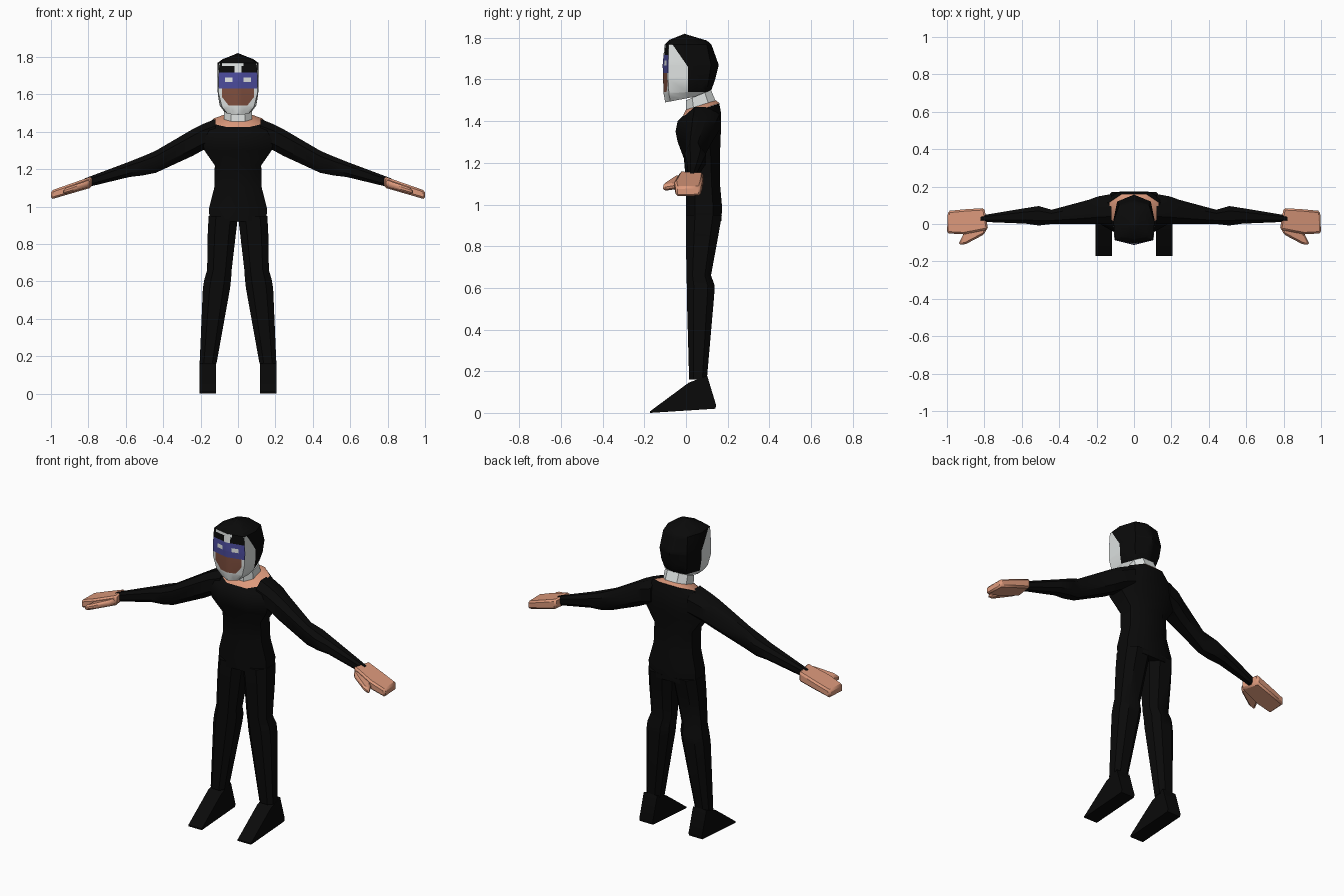
import bpy, bmesh
from mathutils import Vector

if "Cube" in bpy.data.objects:
    bpy.data.objects.remove(bpy.data.objects["Cube"])


def material(name, rgb):
    m = bpy.data.materials.new(name)
    m.diffuse_color = (*rgb, 1)
    m.use_nodes = True
    m.node_tree.nodes["Principled BSDF"].inputs["Base Color"].default_value = m.diffuse_color
    return m


BLACK = material("black cloth", (0.003, 0.003, 0.003))
SKIN = material("skin", (0.72, 0.32, 0.2))
WHITE = material("white cloth", (0.75, 0.78, 0.77))
BLUE = material("blue mask", (0.07, 0.07, 0.33))
BROWN = material("brown face", (0.22, 0.08, 0.05))


def finish(bm, name, mats, angle=0.7):
    bmesh.ops.recalc_face_normals(bm, faces=bm.faces)
    me = bpy.data.meshes.new(name)
    bm.to_mesh(me)
    bm.free()
    ob = bpy.data.objects.new(name, me)
    bpy.context.collection.objects.link(ob)
    for m in mats:
        me.materials.append(m)
    bpy.ops.object.select_all(action='DESELECT')
    ob.select_set(True)
    bpy.context.view_layer.objects.active = ob
    bpy.ops.object.shade_smooth_by_angle(angle=angle)
    return ob


def loft(rings, cap_start=True, cap_end=True):
    """Bridge a list of equally sized closed rings."""
    bm = bmesh.new()
    vs = [[bm.verts.new(p) for p in r] for r in rings]
    n = len(vs[0])
    for a, b in zip(vs, vs[1:]):
        for i in range(n):
            j = (i + 1) % n
            bm.faces.new((a[i], a[j], b[j], b[i]))
    if cap_start:
        bm.faces.new(vs[0])
    if cap_end:
        bm.faces.new(vs[-1])
    return bm


OCT = [(-.5, -1), (.5, -1), (1, -.5), (1, .5), (.5, 1), (-.5, 1), (-1, .5), (-1, -.5)]


def flat_ring(x0, x1, y0, y1, zf, zb=None):
    """Eight-sided level ring; zf and zb are its front and back heights."""
    zb = zf if zb is None else zb
    return [((x0 + x1) / 2 + u * (x1 - x0) / 2,
             (y0 + y1) / 2 + v * (y1 - y0) / 2,
             zf + (zb - zf) * (v + 1) / 2) for u, v in OCT]


def side_ring(x, y0, y1, z0, z1, s):
    """Eight-sided upright ring across an arm."""
    return [(s * x, (y0 + y1) / 2 + u * (y1 - y0) / 2,
             (z0 + z1) / 2 + v * (z1 - z0) / 2) for u, v in OCT]


def slab(points, top, bottom, s):
    """Outline in x/y thickened between two sloping height functions."""
    return loft([[(s * x, y, f(x)) for x, y in points] for f in (bottom, top)])


# Torso
torso = [(.152, .0, .17, .92, .92), (.155, .0, .173, .99, .99),
         (.127, .0, .163, 1.10, 1.10), (.124, -.01, .163, 1.22, 1.22),
         (.18, -.04, .165, 1.30, 1.30), (.19, -.05, .168, 1.35, 1.36),
         (.175, -.04, .168, 1.40, 1.44), (.13, -.015, .16, 1.425, 1.485)]
finish(loft([flat_ring(-w, w, a, b, zf, zb) for w, a, b, zf, zb in torso]), "torso", [BLACK])

# Bare collar and covered neck
finish(loft([flat_ring(-.13, .13, -.015, .16, 1.426, 1.486),
             flat_ring(-.08, .08, .0, .145, 1.455, 1.5)]), "collar", [SKIN])
finish(loft([flat_ring(-.075, .075, .0, .145, 1.45, 1.49),
             flat_ring(-.075, .075, .0, .12, 1.50, 1.55)]), "neck", [WHITE])

for side, s in (("left", 1), ("right", -1)):
    # Leg down to the ankle
    leg = [(.0, .157, .0, .172, .95), (.012, .162, .0, .155, .85),
           (.034, .165, .002, .12, .66), (.037, .18, .004, .138, .61),
           (.043, .188, .004, .135, .56), (.115, .205, .015, .10, .16)]
    rings = []
    for x0, x1, y0, y1, z in leg:
        rings.append([(s * x, y, h) for x, y, h in flat_ring(x0, x1, y0, y1, z)])
    finish(loft(rings), side + "_leg", [BLACK])

    # Wedge foot
    foot = [(.013, .145), (-.172, .008), (-.172, .0), (.14, .02), (.145, .035), (.102, .178)]
    finish(loft([[(s * x, y, z) for y, z in foot] for x in (.118, .206)]),
           side + "_foot", [BLACK])

    # Arm
    arm = [(.12, .0, .16, 1.32, 1.468), (.19, .0, .148, 1.30, 1.44),
           (.24, .0, .13, 1.272, 1.415), (.44, .0, .076, 1.18, 1.298),
           (.51, -.008, .096, 1.166, 1.268), (.58, .002, .085, 1.158, 1.24),
           (.82, .012, .045, 1.10, 1.15)]
    finish(loft([side_ring(*a, s) for a in arm]), side + "_arm", [BLACK])

    # Mitten hand and thumb
    palm = [(.80, .085), (.90, .079), (.995, .07), (1.0, -.05), (.91, -.055), (.78, -.03)]
    thumb = [(.785, -.02), (.80, -.055), (.90, -.108), (.94, -.11), (.91, -.05), (.88, .0)]
    parts = (("_palm", palm, 1.162, 1.102), ("_thumb", thumb, 1.148, 1.108))
    for name, pts, zt, zb in parts:
        ob = finish(slab(pts, lambda x: zt - (x - .78) * .35,
                         lambda x: zb - (x - .78) * .29, s), side + name, [SKIN])
        bev = ob.modifiers.new("soft edge", 'BEVEL')
        bev.width = .01
        bev.segments = 1

# Head: half outlines from front centre to back centre, mirrored
head = [(1.49, 1.53, [(0, -.10), (.055, -.075), (.075, 0), (.06, .07), (0, .11)]),
        (1.53, 1.55, [(0, -.107), (.085, -.082), (.098, .01), (.07, .1), (0, .122)]),
        (1.60, 1.60, [(0, -.11), (.103, -.086), (.108, .02), (.085, .11), (0, .14)]),
        (1.67, 1.67, [(0, -.112), (.105, -.086), (.11, .02), (.09, .12), (0, .157)]),
        (1.768, 1.768, [(0, -.103), (.1, -.083), (.11, .01), (.08, .1), (0, .122)]),
        (1.79, 1.787, [(0, -.08), (.065, -.065), (.08, .0), (.055, .08), (0, .10)]),
        (1.82, 1.815, [(0, -.006), (.004, -.004), (.006, 0), (.004, .004), (0, .006)])]
rings = []
for zf, zb, half in head:
    full = half + [(-x, y) for x, y in half[-2:0:-1]]
    y0, y1 = half[0][1], half[-1][1]
    rings.append([(x, y, zf + (zb - zf) * (y - y0) / (y1 - y0)) for x, y in full])
bm = loft(rings)


def cut(co, no):
    bmesh.ops.bisect_plane(bm, geom=bm.verts[:] + bm.edges[:] + bm.faces[:],
                           dist=1e-5, plane_co=co, plane_no=no)


# Cut lines for the mask, eyes, chin, fringe and hood edge
for z in (1.54, 1.632, 1.667, 1.69, 1.717, 1.752, 1.768):
    cut((0, 0, z), (0, 0, 1))
for x in (.02, .03, .07, .085):
    for s in (1, -1):
        cut((s * x, 0, 0), (1, 0, 0))
for s in (1, -1):
    cut((s * .085, 0, 1.585), (s * .045, 0, -.035))
cut((0, -.084, 0), (0, 1, 0))
cut((0, .01, 0), (0, 1, 0))
SLOPE = Vector((0, .13, .09))
EDGE = Vector((0, .01, 1.66))
cut(EDGE, SLOPE)


def head_colour(c):
    x, y, z = abs(c.x), c.y, c.z
    if z > 1.768 or (z > 1.54 and y > .01) or (z > 1.66 and (c - EDGE).dot(SLOPE) > 0):
        return 0
    if y > -.084 or z < 1.54:
        return 1
    if z > 1.717:
        return 1 if x < .02 or (z > 1.752 and -.085 < c.x < .03) else 0
    if z > 1.632:
        return 1 if .03 < x < .07 and 1.667 < z < 1.69 else 2
    below = (x - .085) * .045 - (z - 1.585) * .035 > 0
    return 1 if x > .085 or below else 3


for f in bm.faces:
    f.material_index = head_colour(f.calc_center_median())
finish(bm, "head", [BLACK, WHITE, BLUE, BROWN])
